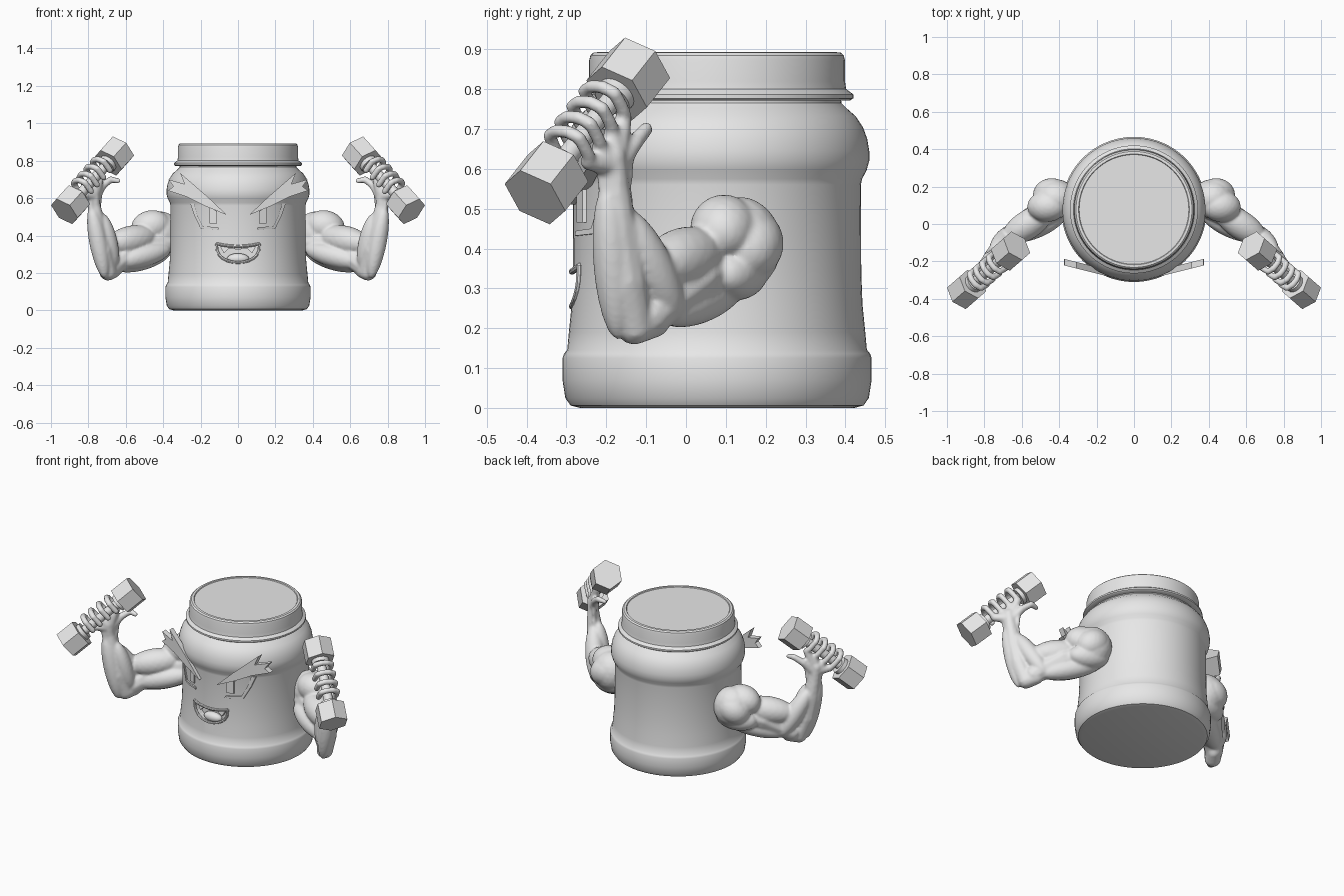
import bpy, bmesh, math
from mathutils import Vector as V, Matrix

if "Cube" in bpy.data.objects:
    bpy.data.objects.remove(bpy.data.objects["Cube"])

CY = 0.078  # jar axis in y
grey = bpy.data.materials.new("light_grey")
grey.diffuse_color = (0.8, 0.8, 0.8, 1)
grey.use_nodes = True
grey.node_tree.nodes["Principled BSDF"].inputs["Base Color"].default_value = grey.diffuse_color


def make(name, bm, angle=35, mirror=False):
    bmesh.ops.recalc_face_normals(bm, faces=bm.faces)
    me = bpy.data.meshes.new(name)
    bm.to_mesh(me)
    bm.free()
    me.materials.append(grey)
    ob = bpy.data.objects.new(name, me)
    bpy.context.collection.objects.link(ob)
    if angle:
        bpy.ops.object.select_all(action='DESELECT')
        ob.select_set(True)
        bpy.context.view_layer.objects.active = ob
        bpy.ops.object.shade_smooth_by_angle(angle=math.radians(angle))
    if mirror:
        ob.modifiers.new("mirror", 'MIRROR').use_mirror_merge = False
    return ob


def lathe(name, profile, n=96):
    bm = bmesh.new()
    rings = [[bm.verts.new((r * math.cos(2 * math.pi * i / n), CY + r * math.sin(2 * math.pi * i / n), z))
              for i in range(n)] for r, z in profile]
    for a, b in zip(rings, rings[1:]):
        for i in range(n):
            bm.faces.new((a[i], a[(i + 1) % n], b[(i + 1) % n], b[i]))
    bm.faces.new(rings[0][::-1])
    bm.faces.new(rings[-1])
    return make(name, bm)


def prism(name, pts, front, back, mirror=False):
    """Closed x,z outline with front and back y given as functions of x."""
    bm = bmesh.new()
    f = [bm.verts.new((x, front(x), z)) for x, z in pts]
    b = [bm.verts.new((x, back(x), z)) for x, z in pts]
    bm.faces.new(f)
    bm.faces.new(b[::-1])
    for i in range(len(pts)):
        j = (i + 1) % len(pts)
        bm.faces.new((f[i], f[j], b[j], b[i]))
    return make(name, bm, 0, mirror)


def skin(off, r=0.362):
    """y of the jar's front wall, pushed out by off."""
    return lambda x: CY - math.sqrt(r * r - x * x) - off


def ball(bm, c, r, rot=None, sub=2):
    s = r if isinstance(r, tuple) else (r, r, r)
    m = Matrix.Translation(c) @ (rot or Matrix()) @ Matrix.Diagonal((*s, 1))
    bmesh.ops.create_icosphere(bm, subdivisions=sub, radius=1, matrix=m)


def muscle(bm, a, b, r, flat=1.0):
    """Spindle from a to b."""
    a, b = V(a), V(b)
    rot = (b - a).to_track_quat('X', 'Z').to_matrix().to_4x4()
    ball(bm, (a + b) / 2, ((b - a).length / 2, r * flat, r), rot, 3)


def limb(bm, pts):
    """Tapered tube through (x, y, z, radius) points."""
    for p, q in zip(pts, pts[1:]):
        p, q = V(p), V(q)
        n = max(2, int((q - p).xyz.length / (0.25 * min(p.w, q.w))))
        for i in range(n + 1):
            s = p.lerp(q, i / n)
            ball(bm, s.xyz, s.w)


# Jar body and screw lid
jar = lathe("jar_body", [(0.345, 0), (0.368, 0.006), (0.381, 0.025), (0.388, 0.07), (0.388, 0.125),
                         (0.384, 0.136), (0.376, 0.146), (0.372, 0.19), (0.365, 0.26), (0.362, 0.34), (0.361, 0.56),
                         (0.364, 0.575), (0.375, 0.595), (0.382, 0.62), (0.382, 0.645), (0.377, 0.675),
                         (0.366, 0.705), (0.347, 0.733), (0.325, 0.752), (0.312, 0.765), (0.31, 0.80)])
lathe("lid", [(0.30, 0.771), (0.333, 0.771), (0.342, 0.777), (0.342, 0.787), (0.334, 0.793),
              (0.324, 0.80), (0.321, 0.82), (0.321, 0.872), (0.318, 0.885), (0.31, 0.892), (0.296, 0.893),
              (0.293, 0.888)])

# Open mouth, cut into the jar
N = 12
upper = [(-0.115 + 0.23 * i / N, 0.342 + 0.014 * abs(1 - 2 * i / N) ** 2) for i in range(N + 1)]
lower = [(0.115 * math.cos(math.pi * i / N), 0.35 - 0.095 * math.sin(math.pi * i / N) ** 0.8) for i in range(1, N)]
mouth = upper + lower
cutter = prism("mouth_cutter", mouth, lambda x: -0.4, skin(-0.045))
cutter.hide_render = True
cutter.hide_viewport = True
cut = jar.modifiers.new("mouth", 'BOOLEAN')
cut.object = cutter
cut.operation = 'DIFFERENCE'
cut.solver = 'EXACT'

# Lip around the mouth
bm = bmesh.new()
for i, (x, z) in enumerate(mouth):
    x2, z2 = mouth[(i + 1) % len(mouth)]
    y, y2 = skin(0.002)(x), skin(0.002)(x2)
    d = V((x2 - x, y2 - y, z2 - z))
    m = Matrix.Translation(((x + x2) / 2, (y + y2) / 2, (z + z2) / 2)) @ d.to_track_quat('Z', 'Y').to_matrix().to_4x4()
    bmesh.ops.create_cone(bm, cap_ends=True, segments=8, radius1=0.008, radius2=0.008, depth=d.length + 0.004, matrix=m)
make("lip", bm)

# Upper teeth with fangs, and tongue
prism("teeth", [(-0.10, 0.35), (-0.075, 0.305), (-0.05, 0.33), (0, 0.325), (0.05, 0.33), (0.075, 0.305),
                (0.10, 0.35), (0, 0.343)], skin(-0.008), skin(-0.03))
bm = bmesh.new()
ball(bm, (0, CY - 0.325, 0.275), (0.06, 0.03, 0.03), sub=3)
make("tongue", bm)

# Jagged eyebrows, flat boards standing off the jar
prism("eyebrow", [(0.06, 0.51), (0.16, 0.605), (0.31, 0.735), (0.285, 0.675), (0.372, 0.70), (0.345, 0.662),
                  (0.375, 0.64), (0.27, 0.605), (0.17, 0.555)],
      lambda x: -0.315 + 0.25 * x, lambda x: -0.28 + 0.25 * x, True)

# Angular eye rims and pupils
prism("eye_rim", [(0.255, 0.57), (0.235, 0.51), (0.20, 0.437), (0.15, 0.434), (0.10, 0.432), (0.105, 0.444),
                  (0.15, 0.447), (0.19, 0.45), (0.218, 0.51), (0.235, 0.57)], skin(0.009), skin(-0.01), True)
prism("pupil", [(0.112, 0.465), (0.152, 0.465), (0.152, 0.55), (0.112, 0.53)], skin(0.009), skin(-0.01), True)

# Dumbbells
top, low = V((0.66, -0.145, 0.825)), V((0.895, -0.35, 0.565))
axis = (low - top).normalized()
mid = (top + low) / 2
turn = axis.to_track_quat('Z', 'Y').to_matrix().to_4x4()
bm = bmesh.new()
for c in (top, low):
    bmesh.ops.create_cone(bm, cap_ends=True, segments=6, radius1=0.088, radius2=0.088, depth=0.115,
                          matrix=Matrix.Translation(c) @ turn)
make("dumbbell_heads", bm, 0, True)
bm = bmesh.new()
bmesh.ops.create_cone(bm, cap_ends=True, segments=24, radius1=0.027, radius2=0.027,
                      depth=(low - top).length, matrix=Matrix.Translation(mid) @ turn)
for c, s in ((top, 1), (low, -1)):
    bmesh.ops.create_cone(bm, cap_ends=True, segments=24, radius1=0.05, radius2=0.05, depth=0.03,
                          matrix=Matrix.Translation(c + axis * s * 0.065) @ turn)
make("dumbbell_bar", bm, 35, True)

# Muscular arm, merged into one skin
bm = bmesh.new()
# shoulder
ball(bm, (0.42, 0.135, 0.41), (0.115, 0.105, 0.12), sub=3)
muscle(bm, (0.36, 0.10, 0.47), (0.57, 0.09, 0.43), 0.085)
muscle(bm, (0.36, 0.18, 0.46), (0.53, 0.14, 0.36), 0.085)
muscle(bm, (0.33, 0.17, 0.35), (0.56, 0.09, 0.33), 0.07)
# upper arm: core, biceps and triceps
limb(bm, [(0.38, 0.12, 0.37, 0.08), (0.55, 0.02, 0.33, 0.07), (0.67, -0.09, 0.235, 0.055)])
muscle(bm, (0.44, 0.08, 0.40), (0.70, -0.09, 0.35), 0.078)
muscle(bm, (0.36, 0.14, 0.32), (0.66, -0.06, 0.23), 0.06)
muscle(bm, (0.36, 0.06, 0.33), (0.66, -0.08, 0.25), 0.06)
# elbow and forearm
limb(bm, [(0.66, -0.08, 0.215, 0.04), (0.695, -0.13, 0.205, 0.048), (0.725, -0.155, 0.32, 0.06),
          (0.75, -0.17, 0.44, 0.05), (0.77, -0.178, 0.56, 0.036), (0.775, -0.185, 0.63, 0.036)])
muscle(bm, (0.64, -0.02, 0.22), (0.755, -0.16, 0.50), 0.055)
muscle(bm, (0.71, -0.17, 0.17), (0.785, -0.20, 0.56), 0.048)
muscle(bm, (0.66, -0.12, 0.22), (0.73, -0.17, 0.52), 0.05)
# wrist tendons
limb(bm, [(0.765, -0.205, 0.42, 0.016), (0.785, -0.207, 0.55, 0.014), (0.80, -0.22, 0.66, 0.014)])
limb(bm, [(0.735, -0.14, 0.42, 0.016), (0.745, -0.15, 0.55, 0.014), (0.735, -0.14, 0.66, 0.014)])
# palm
w = V((-0.21, 0.66, -0.72)).normalized()
side = axis.cross(w)
steps = (-0.095, -0.035, 0.025, 0.08)
for t in steps:
    k = mid + axis * t + w * 0.045 + side * 0.025
    limb(bm, [(0.772, -0.183, 0.61, 0.034), (*k, 0.022)])
# fingers curled round the bar
for t in steps:
    arc = []
    for deg in range(20, 261, 30):
        a = math.radians(deg)
        r = 0.052 + (0.016 if 90 < deg < 220 else 0)
        arc.append((*(mid + axis * t + (w * math.cos(a) + side * math.sin(a)) * r), 0.0175))
    limb(bm, arc)
# thumb
limb(bm, [(0.76, -0.17, 0.61, 0.028), (0.725, -0.13, 0.665, 0.022), (0.68, -0.10, 0.70, 0.018),
          (0.64, -0.105, 0.692, 0.014)])
arm = make("arm", bm, 0)
re = arm.modifiers.new("merge", 'REMESH')
re.mode = 'VOXEL'
re.voxel_size = 0.0075
re.use_smooth_shade = True
sm = arm.modifiers.new("soften", 'SMOOTH')
sm.factor = 0.5
sm.iterations = 5
arm.modifiers.new("mirror", 'MIRROR').use_mirror_merge = False
